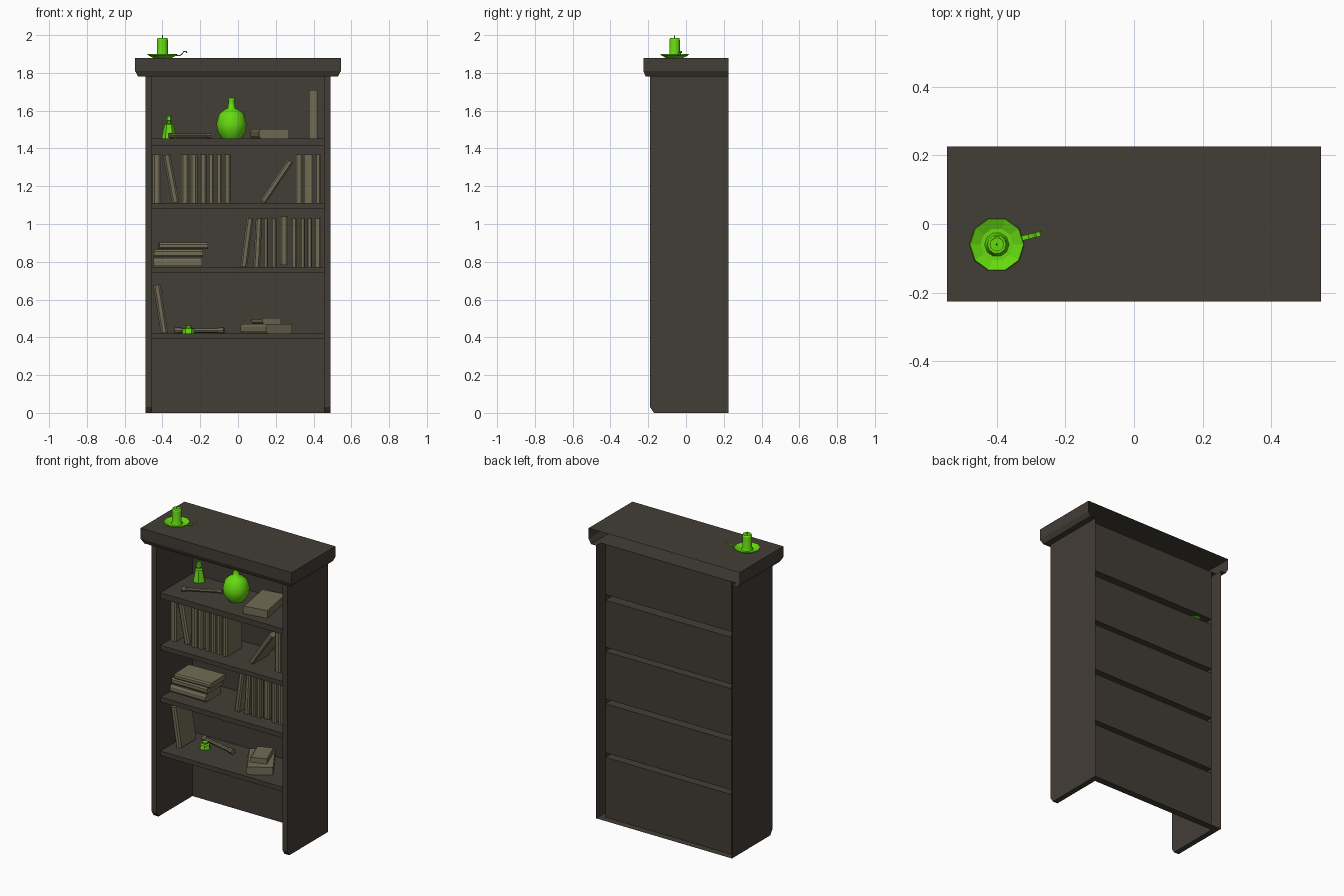
import bpy, bmesh, math
from mathutils import Vector, Matrix

if "Cube" in bpy.data.objects:
    bpy.data.objects.remove(bpy.data.objects["Cube"])


def material(name, rgb):
    m = bpy.data.materials.new(name)
    m.diffuse_color = (*rgb, 1)
    m.use_nodes = True
    m.node_tree.nodes["Principled BSDF"].inputs["Base Color"].default_value = m.diffuse_color
    return m


WOOD = material("dark_wood", (0.055, 0.047, 0.037))
PAPER = material("book_cloth", (0.17, 0.15, 0.09))
GREEN = material("green_glaze", (0.13, 0.70, 0.005))


def finish(name, bm, mat, smooth=False):
    bmesh.ops.recalc_face_normals(bm, faces=bm.faces)
    me = bpy.data.meshes.new(name)
    bm.to_mesh(me)
    bm.free()
    for p in me.polygons:
        p.use_smooth = smooth
    me.materials.append(mat)
    ob = bpy.data.objects.new(name, me)
    bpy.context.collection.objects.link(ob)
    return ob


def prism(name, outline, vec, mat, open_back=None):
    """Extrude an outline of 3D points; optionally drop the faces lying at y = open_back."""
    bm = bmesh.new()
    f = bm.faces.new([bm.verts.new(p) for p in outline])
    ext = bmesh.ops.extrude_face_region(bm, geom=[f], use_keep_orig=True)["geom"]
    bmesh.ops.translate(bm, vec=vec, verts=[v for v in ext if isinstance(v, bmesh.types.BMVert)])
    bmesh.ops.recalc_face_normals(bm, faces=bm.faces)
    if open_back is not None:
        back = [f for f in bm.faces if all(abs(v.co.y - open_back) < 1e-4 for v in f.verts)]
        bmesh.ops.delete(bm, geom=back, context='FACES')
    return finish(name, bm, mat)


def sheet(name, pts, mat=WOOD):
    bm = bmesh.new()
    bm.faces.new([bm.verts.new(p) for p in pts])
    return finish(name, bm, mat)


def lathe(name, profile, sides, loc, mat, rot=None, smooth=False, phase=0.0):
    """Turn (radius, height) points around z."""
    bm = bmesh.new()
    rings = [[bm.verts.new((r * math.cos(phase + math.tau * i / sides),
                            r * math.sin(phase + math.tau * i / sides), z))
              for i in range(sides)] for r, z in profile]
    for a, b in zip(rings, rings[1:]):
        for i in range(sides):
            j = (i + 1) % sides
            bm.faces.new((a[i], a[j], b[j], b[i]))
    bm.faces.new(rings[0][::-1])
    bm.faces.new(rings[-1])
    ob = finish(name, bm, mat, smooth)
    if rot:
        ob.rotation_mode = 'QUATERNION'
        ob.rotation_quaternion = rot
    ob.location = loc
    if smooth:
        for p in (ob.data.polygons[-1], ob.data.polygons[-2]):
            p.use_smooth = False
    return ob


# Case: open-backed hollow shell
W, IN, FRONT, BACK, REAR, TOP = 0.49, 0.455, -0.19, 0.18, 0.226, 1.78
for side, s in (("left", -1), ("right", 1)):
    prism(side + "_side_panel",
          [(s * IN, y, z) for y, z in ((FRONT, 0.03), (-0.17, 0), (BACK, 0), (BACK, TOP), (FRONT, TOP))],
          (s * (W - IN), 0, 0), WOOD, open_back=BACK)
    sheet(side + "_rear_lip", [(s * W, BACK, 0), (s * W, REAR, 0), (s * W, REAR, TOP), (s * W, BACK, TOP)])
sheet("bottom_rear_strip", [(-W, BACK, 0), (W, BACK, 0), (W, REAR, 0), (-W, REAR, 0)])
sheet("ceiling", [(-IN, FRONT, TOP), (IN, FRONT, TOP), (IN, BACK, TOP), (-IN, BACK, TOP)])

# Shelves and the back board between them
SHELF = [(0.39, 0.42), (0.74, 0.772), (1.08, 1.11), (1.416, 1.453)]
low = 0
for i, (z0, z1) in enumerate(SHELF + [(TOP, None)]):
    sheet(f"back_board_{i+1}", [(-IN, BACK, low), (IN, BACK, low), (IN, BACK, z0), (-IN, BACK, z0)])
    if z1:
        prism(f"shelf_{i+1}", [(-IN, -0.15, z0), (-IN, BACK, z0), (-IN, BACK, z1), (-IN, -0.15, z1)],
              (2 * IN, 0, 0), WOOD, open_back=BACK)
        low = z1
S4, S3, S2, S1 = [z for _, z in SHELF]

# Crown: U-shaped moulding with a lid, open at the back
bm = bmesh.new()
rings = [[bm.verts.new(p) for p in ((-x, REAR, z), (-x, y, z), (x, y, z), (x, REAR, z))]
         for x, y, z in ((0.545, -REAR, 1.88), (0.545, -REAR, 1.81), (0.528, -0.213, TOP), (W, FRONT, TOP))]
bm.faces.new(rings[0])
for a, b in zip(rings, rings[1:]):
    for i in range(3):
        bm.faces.new((a[i], a[i + 1], b[i + 1], b[i]))
finish("crown", bm, WOOD)

# Books: prism with a rounded spine facing -y, height along z
H, D = 0.257, 0.16
count = 0


def book(loc, t=0.035, h=H, d=D, lean=0.0, yaw=0.0):
    global count
    count += 1
    t2, d2 = t / 2, d / 2
    out = [(-t2, d2), (-t2, -d2 + 0.008), (-t2 * 0.5, -d2), (t2 * 0.5, -d2), (t2, -d2 + 0.008), (t2, d2)]
    ob = prism(f"book_{count:02d}", [(x, y, -h / 2) for x, y in out], (0, 0, h), PAPER)
    ob.rotation_euler = (0, math.radians(lean), math.radians(yaw))
    ob.location = loc


def standing(x, shelf, t, lean=0.0, h=H, y=0.02):
    a = math.radians(abs(lean))
    book((x, y, shelf + (h * math.cos(a) + t * math.sin(a)) / 2), t, h, lean=lean)


# shelf, (left, right) spans of the upright books
for shelf, spans in (
        (S2, ((-.452, -.407), (-.302, -.26), (-.253, -.215), (-.2, -.168), (-.158, -.126), (-.116, -.085),
              (-.074, -.04), (.302, .345), (.35, .398), (.407, .44))),
        (S3, ((.132, .16), (.175, .203), (.28, .313), (.328, .356), (.365, .392), (.402, .44)))):
    for a, b in spans:
        standing((a + b) / 2, shelf, b - a)
standing(0.40, S1, 0.048)
standing(0.243, S3 + 0.01, 0.042)
for x, shelf, t, lean in ((-.354, S2, .038, -10.7), (.205, S2, .033, 34), (.047, S3, .035, 7.6),
                          (.105, S3, .034, 3), (-.41, S4, .037, -9)):
    standing(x, shelf, t, lean)

# Lying books
book((-.32, .02, S3 + .024), .048, lean=90)
book((-.315, .025, S3 + .073), .042, lean=90)
book((-.29, .02, S3 + .112), .034, lean=90, yaw=2)
book((.168, .032, S1 + .025), .05, lean=90, yaw=-80)
book((.149, .021, S4 + .025), .05, lean=90, yaw=-58)
book((.15, .03, S4 + .067), .033, h=.16, d=.105, lean=90, yaw=-69)


# Scrolls
def scroll(name, a, b, r):
    v = Vector(b) - Vector(a)
    L = v.length
    lathe(name, [(r, 0), (r, L * .12), (r * .75, L * .12), (r * .75, L * .9), (r, L * .9), (r, L)],
          8, a, PAPER, rot=v.to_track_quat('Z', 'Y'))


scroll("upper_scroll", (-.365, -.06, S1 + .015), (-.15, .05, S1 + .015), .015)
scroll("lower_scroll", (-.333, .12, S4 + .017), (-.074, .056, S4 + .017), .017)

# Vase, bottle and ink pot
lathe("vase", [(.05, 0), (.074, .035), (.08, .075), (.066, .13), (.04, .15), (.019, .162),
               (.016, .2), (.021, .215), (.014, .215), (.012, .17)], 10, (-.034, .03, S1), GREEN, smooth=True)
lathe("bottle", [(.04, 0), (.024, .075), (.011, .08), (.011, .092), (.017, .095), (.012, .12)],
      6, (-.365, .12, S1), GREEN)
lathe("ink_pot", [(.034, 0), (.03, .026), (.016, .03), (.02, .042)], 6, (-.262, .035, S4), GREEN)

# Candle, wick, saucer and its handle
C = Vector((-.40, -.06, 1.88))
lathe("saucer", [(.05, 0), (.08, .016), (.078, .019), (.048, .006)], 10, C, GREEN)
lathe("candle", [(.036, .005), (.029, .022), (.029, .092), (.026, .106), (.02, .1)], 10, C, GREEN, smooth=True)
lathe("wick", [(.003, .1), (.002, .12)], 4, C, GREEN)
path = [(.074, .016), (.095, .014), (.108, .022), (.118, .036), (.13, .036), (.134, .03)]
outline = [(x, -.007, z) for x, z in path] + [(x - .002, -.007, z - .005) for x, z in reversed(path)]
handle = prism("saucer_handle", outline, (0, .014, 0), GREEN)
handle.location = C
handle.rotation_euler.z = math.radians(14)
